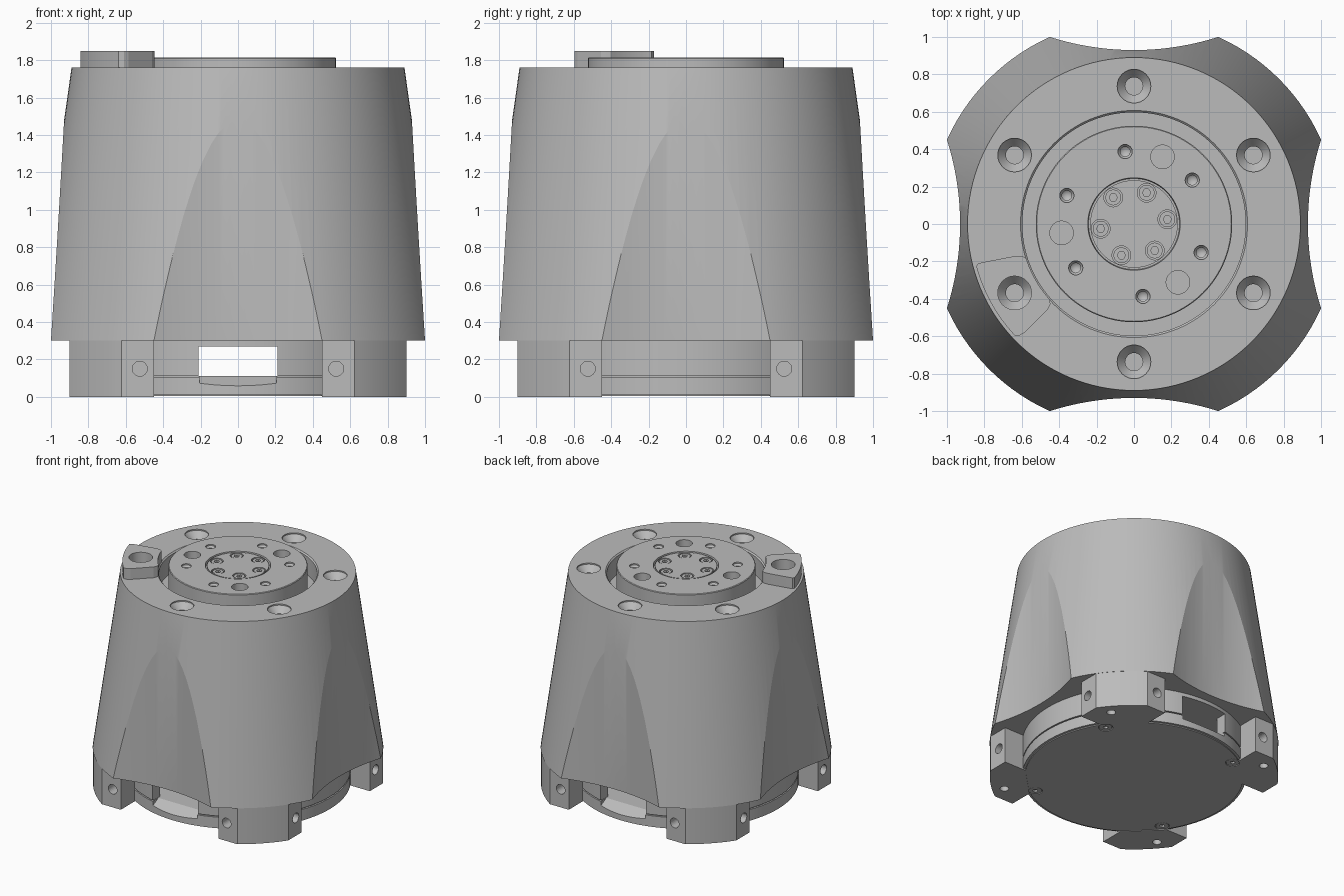
import bpy, bmesh, math
from math import cos, sin, radians, pi, sqrt
from mathutils import Matrix, Vector

if "Cube" in bpy.data.objects:
    bpy.data.objects.remove(bpy.data.objects["Cube"], do_unlink=True)

grey = bpy.data.materials.new("machined grey")
grey.use_nodes = True
grey.diffuse_color = (0.5, 0.5, 0.5, 1)
grey.node_tree.nodes["Principled BSDF"].inputs["Base Color"].default_value = (0.5, 0.5, 0.5, 1)


def finish(bm, name):
    bmesh.ops.remove_doubles(bm, verts=bm.verts, dist=1e-5)
    bmesh.ops.recalc_face_normals(bm, faces=bm.faces)
    mesh = bpy.data.meshes.new(name)
    bm.to_mesh(mesh)
    bm.free()
    mesh.materials.append(grey)
    ob = bpy.data.objects.new(name, mesh)
    bpy.context.collection.objects.link(ob)
    return ob


def lathe(name, profile, at=(0, 0, 0), steps=32, axis=(0, 0, 1)):
    """Revolve (radius, height) points, then stand the result on a point and axis."""
    bm = bmesh.new()
    vs = [bm.verts.new((r, 0, z)) for r, z in profile]
    edges = [bm.edges.new(pair) for pair in zip(vs, vs[1:])]
    bmesh.ops.spin(bm, geom=vs + edges, cent=(0, 0, 0), axis=(0, 0, 1),
                   angle=2 * pi, steps=steps, use_merge=True)
    turn = Vector((0, 0, 1)).rotation_difference(Vector(axis)).to_matrix().to_4x4()
    bm.transform(Matrix.Translation(at) @ turn)
    return finish(bm, name)


def rod(name, r, low, high, at=(0, 0, 0), steps=32, axis=(0, 0, 1)):
    return lathe(name, [(0, low), (r, low), (r, high), (0, high)], at, steps, axis)


def prism(name, outline, low, high):
    bm = bmesh.new()
    face = bm.faces.new([bm.verts.new((x, y, low)) for x, y in outline])
    out = bmesh.ops.extrude_face_region(bm, geom=[face])
    bmesh.ops.translate(bm, vec=(0, 0, high - low),
                        verts=[v for v in out["geom"] if isinstance(v, bmesh.types.BMVert)])
    return finish(bm, name)


def box(name, size, at, tilt=0):
    bm = bmesh.new()
    bmesh.ops.create_cube(bm, size=1)
    bm.transform(Matrix.Translation(at) @ Matrix.Rotation(tilt, 4, 'X') @ Matrix.Diagonal((*size, 1)))
    return finish(bm, name)


def cut(target, cutters):
    bpy.context.view_layer.objects.active = target
    for c in cutters:
        mod = target.modifiers.new("cut", 'BOOLEAN')
        mod.operation, mod.solver, mod.object = 'DIFFERENCE', 'EXACT', c
        bpy.ops.object.modifier_apply(modifier=mod.name)
    for c in cutters:
        bpy.data.objects.remove(c, do_unlink=True)


def ring(r, start, count, z=0):
    """Points evenly spaced on a circle."""
    angles = [radians(start + 360 * k / count) for k in range(count)]
    return [(r * cos(a), r * sin(a), z) for a in angles]


# Tapered housing with a round well in its top
TOP = 1.76
housing = lathe("housing", [(0, .3), (1.097, .3), (.89, TOP), (.607, TOP), (.597, TOP - .01),
                            (.597, 1.6), (0, 1.6)], steps=128)
# Four concave flanks, then countersunk mounting holes
flanks = [rod("flank_cutter", 1.48, 0, 2, p, 256) for p in ring(2.41, 0, 4)]
sinks = [lathe("sink_cutter", [(0, -.3), (.047, -.3), (.047, -.06), (.09, -.01), (.09, .05), (0, .05)], p)
         for p in ring(.737, 30, 6, TOP)]
cut(housing, flanks + sinks)

# Output flange with centre hub groove
FACE = 1.815
flange = lathe("output_flange", [(0, 1.59), (.525, 1.59), (.525, FACE - .005), (.52, FACE), (.247, FACE),
                                 (.243, 1.79), (.234, 1.79), (.234, FACE - .004), (0, FACE - .004)], steps=96)
dimples = [lathe("dimple_cutter", [(0, -.12), (.026, -.1), (.026, -.025), (.038, -.01), (.038, .05), (0, .05)],
                 p, 24) for p in ring(.39, 37, 6, FACE)]
pins = [rod("pin_cutter", .063, -.12, .05, p) for p in ring(.39, 67, 3, FACE)]
bores = [rod("bore_cutter", .05, -.04, .05, p) for p in ring(.18, 8, 6, FACE)]
cut(flange, dimples + pins + bores)

# Hub screws with hexagonal sockets
screws = []
for p in ring(.18, 8, 6, FACE):
    head = rod("hub_screw", .042, -.045, -.008, p, 24)
    cut(head, [rod("socket_cutter", .022, -.03, .05, p, 6)])
    screws.append(head)

# Raised locating tab around one mounting hole
def arc(r, a, b, n):
    return [(r * cos(radians(a + (b - a) * k / n)), r * sin(radians(a + (b - a) * k / n)))
            for k in range(n + 1)]

tab = prism("locating_tab", arc(.873, 195, 223, 12)
            + [(-.61, -.595), (-.585, -.58), (-.46, -.455), (-.447, -.43), (-.45, -.405)]
            + arc(.605, 220, 200, 8)
            + [(-.575, -.185), (-.6, -.17), (-.635, -.171), (-.81, -.205), (-.835, -.212)],
            TOP - .02, 1.85)
cut(tab, [rod("tab_cutter", .09, -.2, .3, ring(.737, 210, 1, TOP)[0])])

# Base ring with a seam, and a bottom plate
base = lathe("base_ring", [(0, .004), (.83, .004), (.83, .012), (.85, .012), (.85, .104), (.835, .104),
                           (.835, .114), (.85, .114), (.85, .31), (0, .31)], steps=128)
cavity = rod("cavity_cutter", .76, .11, .27, steps=64)
window = box("window_cutter", (.42, 2.4, .16), (0, 0, .19))
# Sloping sills under the front and back windows
sills = [box("sill_cutter", (.41, .3, .1), (0, s * .87, .105), -s * .5) for s in (-1, 1)]
sinks = [lathe("sink_cutter", [(0, -.05), (.055, -.05), (.055, .012), (.035, .03), (0, .03)], p, 24)
         for p in ring(.78, 34, 4)]
cut(base, [cavity, window] + sills + sinks)
for p in ring(.78, 34, 4):
    head = lathe("base_screw", [(0, .006), (.05, .006), (.05, .012), (.03, .035), (0, .035)], p, 24)
    cut(head, [rod("socket_cutter", .02, -.05, .022, p, 6)])
    screws.append(head)

# Four corner feet with drilled sides and undersides
feet = []
edge = math.degrees(math.asin(.9 / 1.095))
for k in range(4):
    spin = Matrix.Rotation(k * pi / 2, 4, 'Z')
    outline = [(.45, .9)] + arc(1.095, edge, 90 - edge, 10) + [(.9, .45), (.7, .45), (.45, .7)]
    foot = prism("foot", [(spin @ Vector((x, y, 0))).to_2d() for x, y in outline], 0, .302)
    holes = [rod("side_cutter", .04, -.15, .05, spin @ Vector(p), 24, (spin @ Vector(d)).to_tuple())
             for p, d in (((.525, .9, .15), (0, 1, 0)), ((.9, .525, .15), (1, 0, 0)))]
    holes.append(rod("foot_cutter", .034, -.05, .08, ring(1.0, 40 + 90 * k, 1)[0], 24))
    cut(foot, holes)
    feet.append(foot)

# Smooth the turned faces and keep the machined edges crisp
bpy.ops.object.select_all(action='DESELECT')
for ob in [housing, flange, tab, base] + screws + feet:
    ob.select_set(True)
bpy.context.view_layer.objects.active = housing
bpy.ops.object.shade_smooth_by_angle(angle=radians(12))
